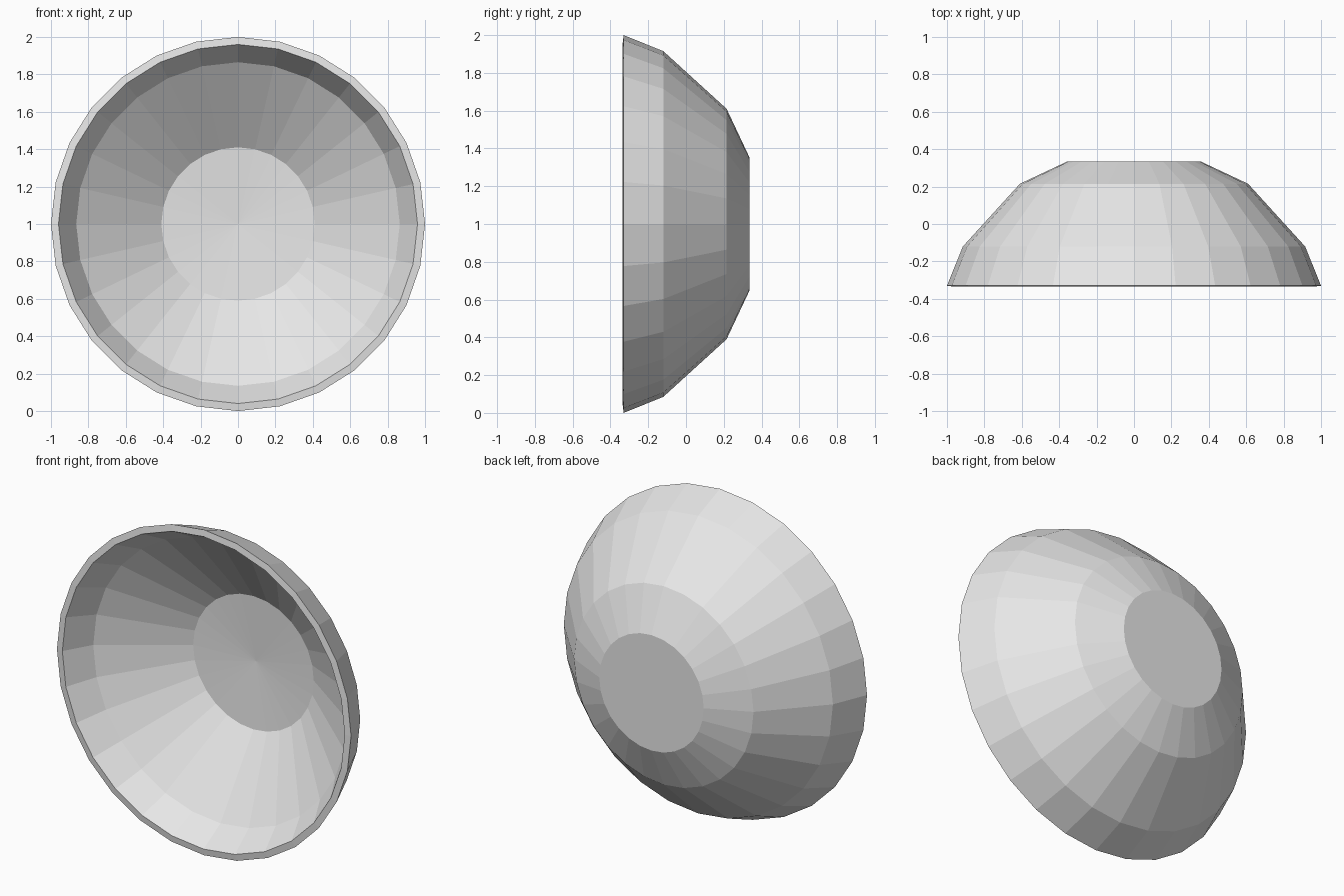
import bpy, bmesh, math

if "Cube" in bpy.data.objects:
    bpy.data.objects.remove(bpy.data.objects["Cube"])

SIDES = 28
# closed wall profile as (radius, y): inner floor -> rim -> outer back
PROFILE = [(0.41, 0.15), (0.865, -0.17), (0.96, -0.335), (1.0, -0.33),
           (0.915, -0.12), (0.61, 0.215), (0.355, 0.335)]
INNER_CENTRE_Y = 0.175   # slightly dished floor
BACK_Y = 0.335

grey = bpy.data.materials.new("light grey")
grey.diffuse_color = (0.8, 0.8, 0.8, 1)
grey.use_nodes = True
grey.node_tree.nodes["Principled BSDF"].inputs["Base Color"].default_value = grey.diffuse_color

bm = bmesh.new()
# rings of the lathe around the y axis
rings = []
for r, y in PROFILE:
    rings.append([bm.verts.new((r * math.sin(2 * math.pi * i / SIDES), y,
                                1 + r * math.cos(2 * math.pi * i / SIDES)))
                  for i in range(SIDES)])

# walls
for a, b in zip(rings, rings[1:]):
    for i in range(SIDES):
        j = (i + 1) % SIDES
        bm.faces.new((a[i], a[j], b[j], b[i]))

# fan floor inside and flat cap at the back
for ring, y in ((rings[0], INNER_CENTRE_Y), (rings[-1], BACK_Y)):
    centre = bm.verts.new((0, y, 1))
    for i in range(SIDES):
        bm.faces.new((ring[i], ring[(i + 1) % SIDES], centre))

bmesh.ops.recalc_face_normals(bm, faces=bm.faces)
mesh = bpy.data.meshes.new("bowl")
bm.to_mesh(mesh)
bm.free()
mesh.materials.append(grey)
bowl = bpy.data.objects.new("bowl", mesh)
bpy.context.collection.objects.link(bowl)
